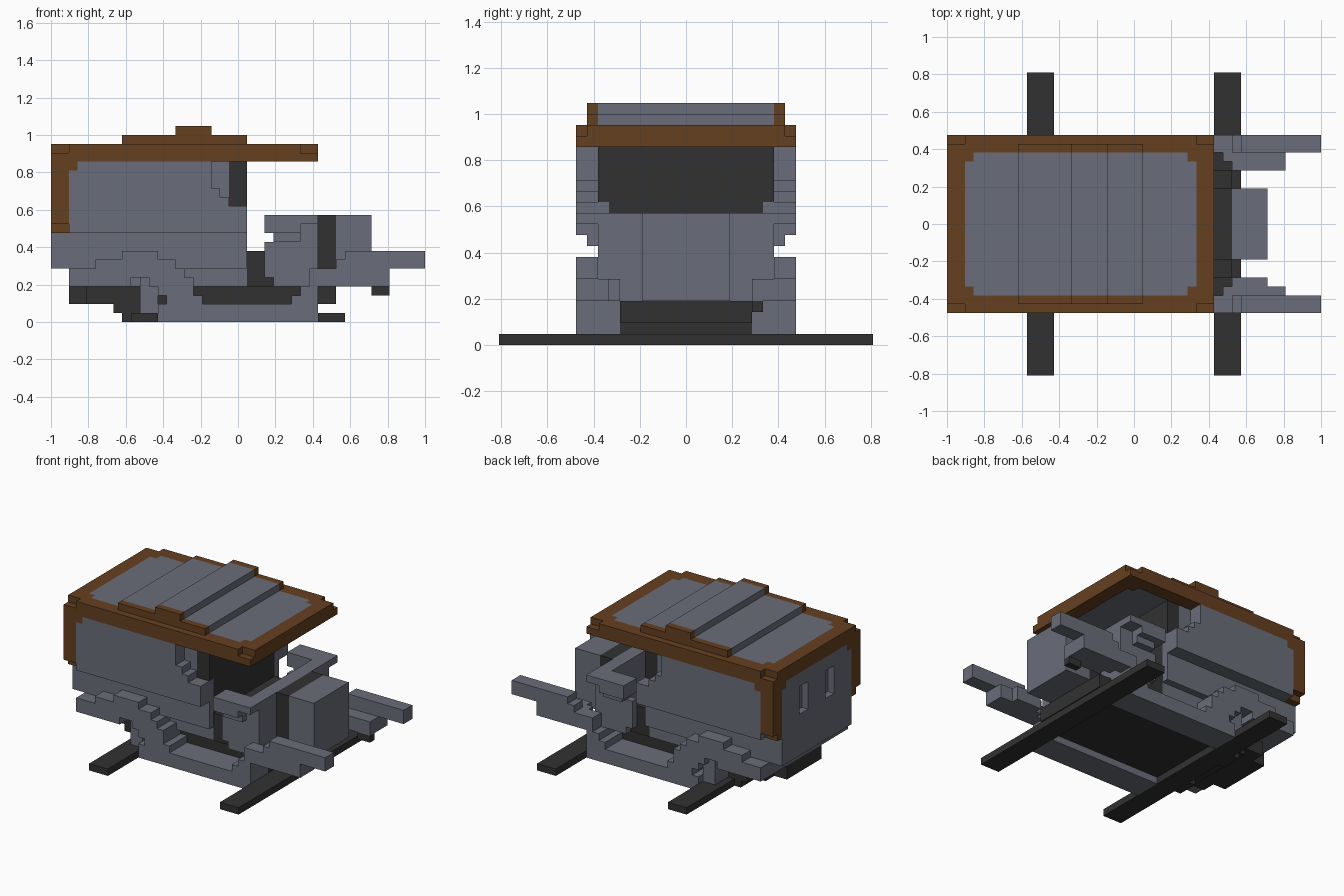
import bpy, bmesh

if "Cube" in bpy.data.objects:
    bpy.data.objects.remove(bpy.data.objects["Cube"], do_unlink=True)

U = 1 / 21  # one block of the grid


def material(name, rgb):
    m = bpy.data.materials.new(name)
    m.use_nodes = True
    m.diffuse_color = (*rgb, 1)
    m.node_tree.nodes["Principled BSDF"].inputs["Base Color"].default_value = (*rgb, 1)
    return m


SLATE = material("slate grey", (0.143, 0.155, 0.192))
BROWN = material("dark brown", (0.130, 0.051, 0.014))
DARK = material("charcoal", (0.031, 0.031, 0.031))


def part(name, mat, boxes, mirror=False):
    """Join boxes (x0, x1, y0, y1, z0, z1) in block units; x counts from the rear end."""
    bm = bmesh.new()
    for x0, x1, y0, y1, z0, z1 in boxes:
        spans = [(y0, y1), (-y1, -y0)] if mirror else [(y0, y1)]
        for a, b in spans:
            vs = bmesh.ops.create_cube(bm, size=1)["verts"]
            for v in vs:
                v.co = (((x0 + x1) / 2 + v.co.x * (x1 - x0) - 21) * U,
                        ((a + b) / 2 + v.co.y * (b - a)) * U,
                        ((z0 + z1) / 2 + v.co.z * (z1 - z0)) * U)
    me = bpy.data.meshes.new(name)
    bm.to_mesh(me)
    bm.free()
    me.materials.append(mat)
    ob = bpy.data.objects.new(name, me)
    bpy.context.scene.collection.objects.link(ob)
    return ob


# Cross beams under both ends
for name, x in (("rear_beam", 9), ("front_beam", 30)):
    part(name, DARK, [(x, x + 3, -17, 17, 0, 1)])

# Chassis with stepped rear and front ends
part("chassis", DARK, [
    (8, 30, -6, 6, 1, 4), (2, 7, -4, 4, 2, 4), (4, 7, -6, 6, 2, 4),
    (7, 8, -6, 6, 1, 4), (30, 32, -6, 6, 2, 4)])
part("rear_brackets", DARK, [(8, 9, 3, 6, 0, 3)], True)
part("front_bracket", DARK, [(36, 38, 6, 7, 3, 4)])

# Roof: notched brown rim, grey panel, stepped ridge
part("roof_rim_sides", BROWN, [
    (0, 30, 8, 10, 18, 19), (2, 28, 8, 10, 19, 20), (0, 30, 8, 9, 19, 20),
    (2, 3, 7, 8, 18, 20), (27, 28, 7, 8, 18, 20)], True)
part("roof_rim_ends", BROWN, [(0, 2, -8, 8, 18, 20), (28, 30, -8, 8, 18, 20)])
part("roof_panel", SLATE, [(3, 27, -8, 8, 19, 20), (2, 28, -7, 7, 19, 20)])
part("roof_ridge", SLATE, [(8, 22, -8, 8, 20, 21), (14, 18, -8, 8, 21, 22)])
part("roof_ridge_ends", BROWN, [(8, 22, 8, 9, 20, 21), (14, 18, 8, 9, 21, 22)], True)

# Cabin walls, overhanging the lower body and stepped down at the front
part("cabin_sides", SLATE, [
    (2, 18, 8, 10, 10, 17), (3, 18, 8, 10, 17, 18), (18, 19, 8, 10, 10, 15),
    (19, 20, 8, 10, 10, 14), (20, 22, 8, 10, 10, 13), (20, 22, 7, 8, 6, 13),
    (2, 20, 7, 8, 6, 10)], True)
part("lower_body", SLATE, [(0, 2, -8, 8, 6, 10), (2, 22, -7, 7, 4, 8)])
part("rear_posts", BROWN, [
    (0, 2, 8, 10, 11, 18), (0, 2, 8, 9, 10, 11),
    (2, 3, 8, 10, 17, 18), (0, 2, 7, 8, 17, 18)], True)

# Rear wall with two slot windows
part("rear_wall", SLATE, [(0, 2, -7, 7, 16, 18), (0, 2, -8, 8, 10, 12), (0, 2, -2, 2, 12, 16),
                          (1, 2, -7, 7, 12, 16)])
part("rear_wall_sides", SLATE, [(0, 2, 4, 8, 12, 17)], True)

# Front of the cabin: grey backing behind a dark seat panel
part("cabin_backing", SLATE, [(17, 20, -8, 8, 8, 18)])
part("seat_panel", DARK, [(20, 22, -8, 8, 13, 18), (20, 22, -7, 7, 8, 13)])
part("cockpit_floor", DARK, [(22, 25, -7, 7, 4, 8)])

# Cowl around the driver with flared upper rims, then grille and nose
part("cowl_front", SLATE, [(28, 30, -8, 8, 4, 12)])
part("cowl_sides", SLATE, [
    (24, 28, 7, 8, 10, 12), (25, 28, 7, 8, 9, 10), (24, 28, 7, 8, 5, 9),
    (25, 30, 4, 8, 4, 6)], True)
part("cowl_rims", SLATE, [
    (24, 28, 8, 10, 10, 12), (28, 30, 8, 10, 11, 12), (25, 28, 8, 9, 9, 10)], True)
part("grille", DARK, [(30, 32, -4, 4, 4, 12)])
part("nose", SLATE, [(32, 36, -4, 4, 4, 12)])

# Stepped fenders and running boards
part("rear_fenders", SLATE, [
    (2, 9, 7, 10, 4, 6), (5, 8, 8, 10, 6, 7), (8, 12, 7, 10, 5, 8),
    (11, 14, 7, 10, 4, 7), (10, 12, 6, 9, 1, 5), (12, 15, 6, 10, 3, 6),
    (13, 16, 6, 10, 2, 5), (14, 17, 6, 10, 1, 3)], True)
part("running_boards", SLATE, [(12, 30, 6, 10, 0, 2)], True)
part("front_fenders", SLATE, [
    (27, 30, 6, 10, 1, 3), (28, 30, 6, 10, 2.5, 4), (29, 30, 6, 10, 3, 6),
    (30, 32, 8, 10, 4, 6), (31, 32, 7, 8, 4, 6), (32, 36, 6, 10, 4, 6),
    (36, 38, 7, 10, 4, 6), (32, 34, 8, 10, 6, 7), (33, 42, 8, 10, 6, 8)], True)
part("front_fender_tip", SLATE, [(36, 38, 6, 7, 4, 6)])
